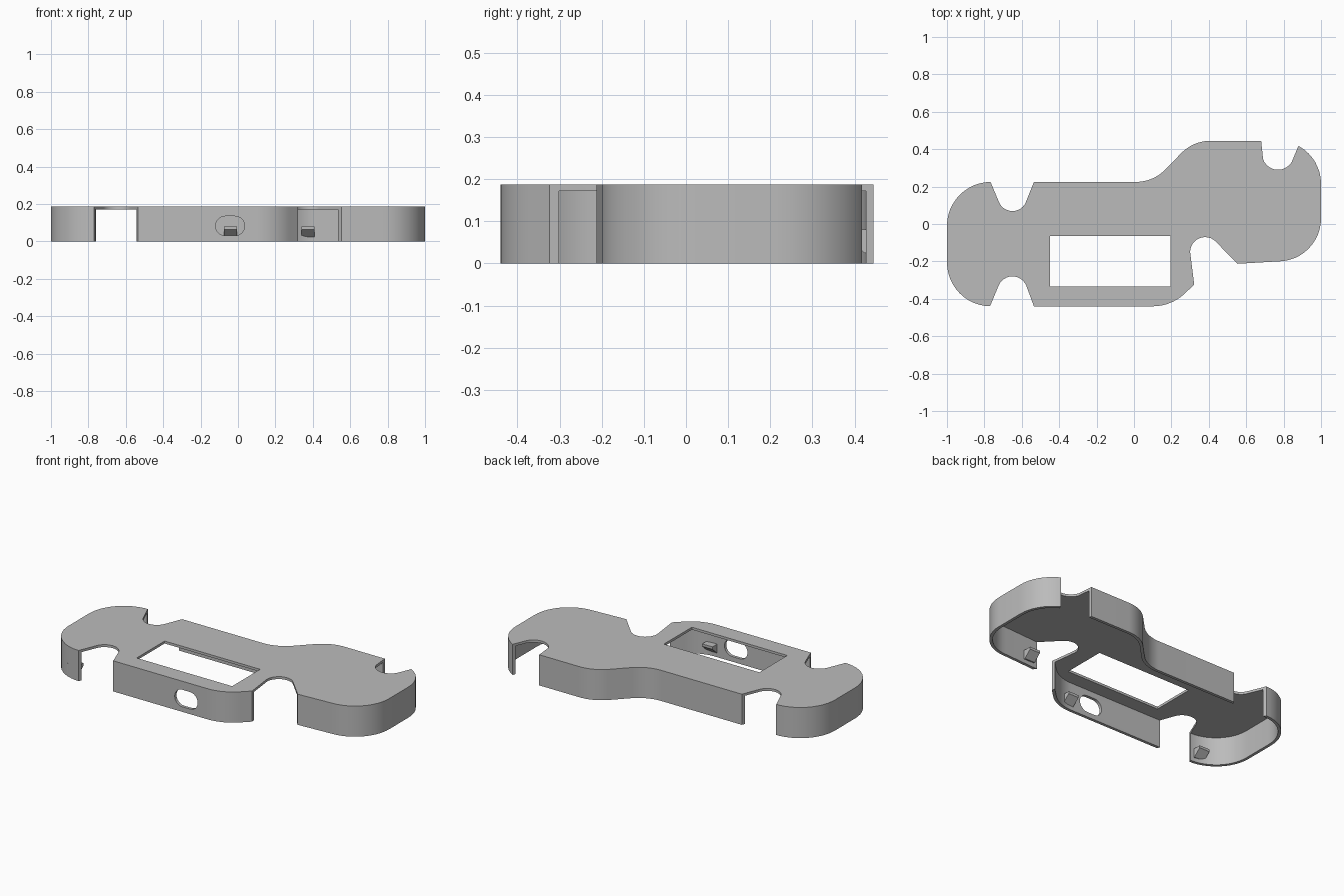
import bpy, bmesh, math
from mathutils import Vector, Matrix

if "Cube" in bpy.data.objects:
    bpy.data.objects.remove(bpy.data.objects["Cube"], do_unlink=True)

HEIGHT, PLATE, WALL = 0.187, 0.015, 0.018

grey = bpy.data.materials.new("plain_grey")
grey.use_nodes = True
grey.diffuse_color = (0.5, 0.5, 0.5, 1)
grey.node_tree.nodes["Principled BSDF"].inputs["Base Color"].default_value = (0.5, 0.5, 0.5, 1)


def arc(cx, cy, r, start, end, steps=12):
    angles = [math.radians(start + (end - start) * i / steps) for i in range(steps + 1)]
    return [Vector((cx + r * math.cos(a), cy + r * math.sin(a))) for a in angles]


def prism(name, points, low, high, matrix=Matrix()):
    """Extrude a flat outline from low to high, then place it."""
    bm = bmesh.new()
    face = bm.faces.new([bm.verts.new((p[0], p[1], low)) for p in points])
    new = bmesh.ops.extrude_face_region(bm, geom=[face])["geom"]
    top = [v for v in new if isinstance(v, bmesh.types.BMVert)]
    bmesh.ops.translate(bm, verts=top, vec=(0, 0, high - low))
    bm.transform(matrix)
    bmesh.ops.recalc_face_normals(bm, faces=bm.faces)
    mesh = bpy.data.meshes.new(name)
    bm.to_mesh(mesh)
    bm.free()
    mesh.materials.append(grey)
    obj = bpy.data.objects.new(name, mesh)
    bpy.context.collection.objects.link(obj)
    return obj


def inset(points, distance):
    result = []
    for i, p in enumerate(points):
        a = (p - points[i - 1]).normalized()
        b = (points[(i + 1) % len(points)] - p).normalized()
        n = Vector((-a.y - b.y, a.x + b.x)).normalized()
        result.append(p + n * distance / max(0.5, n.dot(Vector((-a.y, a.x)))))
    return result


def cut(target, cutter):
    cutter.hide_render = True
    mod = target.modifiers.new("cut", 'BOOLEAN')
    mod.operation, mod.solver, mod.object = 'DIFFERENCE', 'EXACT', cutter
    bpy.context.view_layer.objects.active = target
    bpy.ops.object.modifier_apply(modifier=mod.name)
    bpy.data.objects.remove(cutter, do_unlink=True)


def notch(mouth_a, mouth_b, curve):
    """Mouth corners pushed outward so the cutter clears the wall."""
    a, b = Vector(mouth_a), Vector(mouth_b)
    a += (a - curve[0]).normalized() * 0.12
    b += (b - curve[-1]).normalized() * 0.12
    cut(shell, prism("notch_cutter", [a] + curve + [b], -0.1, 0.4))


# Stepped outline with rounded lobes, counterclockwise from the front left
outline = (arc(-0.765, -0.205, 0.235, 180, 270) + arc(0.1, -0.19, 0.25, 270, 315)
           + [Vector((0.43, -0.22))] + arc(0.77, 0.03, 0.23, 270, 360)
           + arc(0.77, 0.215, 0.23, 0, 90) + arc(0.41, 0.225, 0.22, 90, 135)
           + arc(0.01, 0.445, 0.22, -45, -90) + arc(-0.765, -0.01, 0.235, 90, 180))
shell = prism("cover_shell", outline, 0, HEIGHT)

# Hollow underside
cut(shell, prism("hollow_cutter", inset(outline, WALL), -0.1, HEIGHT - PLATE))

# Four notches in the rim
notch((-0.767, 0.225), (-0.535, 0.225), arc(-0.65, 0.147, 0.078, 200, 340))
notch((-0.77, -0.44), (-0.535, -0.44), arc(-0.65, -0.36, 0.08, 160, 20))
notch((0.68, 0.445), (0.88, 0.42), arc(0.77, 0.375, 0.085, 200, 330))
notch((0.32, -0.31), (0.54, -0.2), arc(0.38, -0.15, 0.08, 180, 45))

# Rectangular opening in the plate
cut(shell, prism("window_cutter", [(-0.45, -0.335), (0.195, -0.335), (0.195, -0.065),
                                   (-0.45, -0.065)], 0.1, 0.4))

# Rounded slot in the front wall
slot = arc(-0.016, 0.083, 0.052, -90, 90) + arc(-0.068, 0.083, 0.052, 90, 270)
cut(shell, prism("slot_cutter", slot, 0.38, 0.6, Matrix.Rotation(math.pi / 2, 4, 'X')))

# Wedge clips on the inner walls: x, inner wall y, inward direction
clips = {"front_left_clip": (0.6, -0.182, 1), "front_middle_clip": (0.12, -0.422, 1),
         "front_right_clip": (-0.82, -0.415, 1), "back_left_clip": (0.375, 0.423, -1),
         "back_middle_clip": (-0.04, 0.207, -1)}
for name, (x, y, inward) in clips.items():
    axes = Matrix(((0, 0, 1, x), (inward, 0, 0, y), (0, 1, 0, 0), (0, 0, 0, 1)))
    prism(name, [(-0.008, 0.025), (0, 0.025), (0.045, 0.065), (0.045, 0.08), (-0.008, 0.08)],
          -0.035, 0.035, axes)

# Smooth curved walls, crisp edges
bpy.ops.object.select_all(action='DESELECT')
shell.select_set(True)
bpy.context.view_layer.objects.active = shell
bpy.ops.object.shade_smooth_by_angle(angle=math.radians(30))
